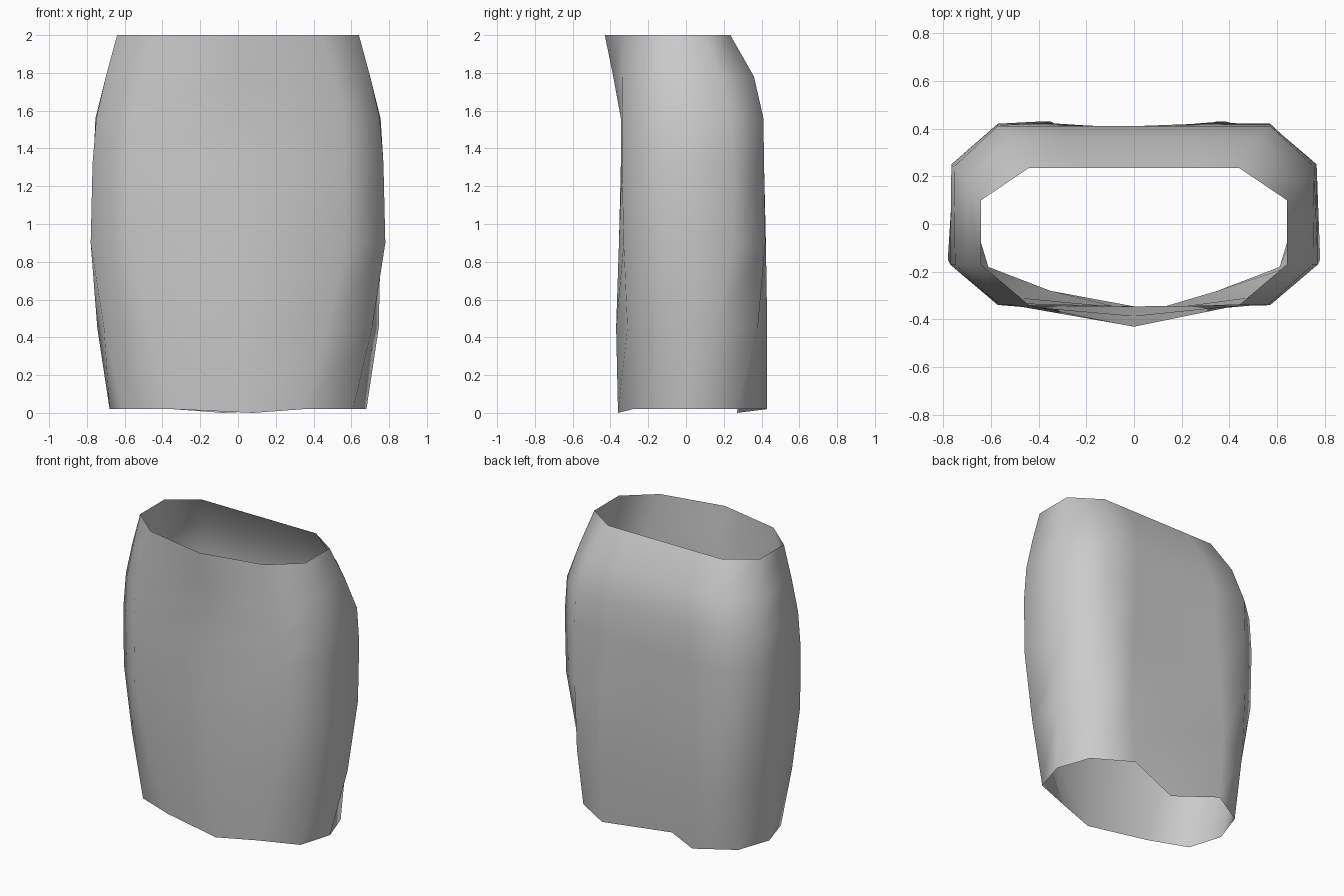
import bpy, bmesh, math

if "Cube" in bpy.data.objects:
    bpy.data.objects.remove(bpy.data.objects["Cube"])

# Half cross-sections, top to bottom:
# (z, front y, front corner, front side, back side, back corner, back lobe, centre back y, centre x shift)
RINGS = [
    (2.00, -.43, (.44, -.34), (.64, -.17), (.64, .10), (.44, .235), (.25, .235), .235, 0),
    (1.78, -.385, (.51, -.34), (.70, -.17), (.70, .18), (.51, .36), (.28, .36), .36, 0),
    (1.56, -.345, (.56, -.34), (.75, -.17), (.755, .24), (.57, .41), (.32, .41), .41, 0),
    (1.32, -.345, (.57, -.34), (.77, -.17), (.765, .25), (.575, .413), (.33, .413), .41, 0),
    (0.90, -.355, (.57, -.33), (.78, -.15), (.755, .25), (.57, .42), (.36, .423), .40, 0),
    (0.45, -.37, (.47, -.31), (.71, -.16), (.745, .15), (.58, .38), (.38, .43), .35, .02),
    (0.02, -.36, (.35, -.28), (.61, -.18), (.68, .05), (.60, .28), (.35, .43), .27, .08),
]


def ring_points(ring):
    z, front, *side, back, shift = ring
    right = [(x, y, z) for x, y in side]
    left = [(-x, y, z) for x, y in reversed(side)]
    # hem dips slightly at the centre front and centre back
    zc = 0.0 if z < .1 else z
    return [(shift, front, zc)] + right + [(-shift, back, zc)] + left


# Skirt: open tube lofted through the rings
bm = bmesh.new()
loops = [[bm.verts.new(p) for p in ring_points(r)] for r in RINGS]
for upper, lower in zip(loops, loops[1:]):
    n = len(upper)
    for i in range(n):
        j = (i + 1) % n
        bm.faces.new((lower[i], lower[j], upper[j], upper[i]))
for face in bm.faces:
    face.smooth = True

mesh = bpy.data.meshes.new("skirt")
bm.to_mesh(mesh)
bm.free()
skirt = bpy.data.objects.new("skirt", mesh)
bpy.context.collection.objects.link(skirt)
